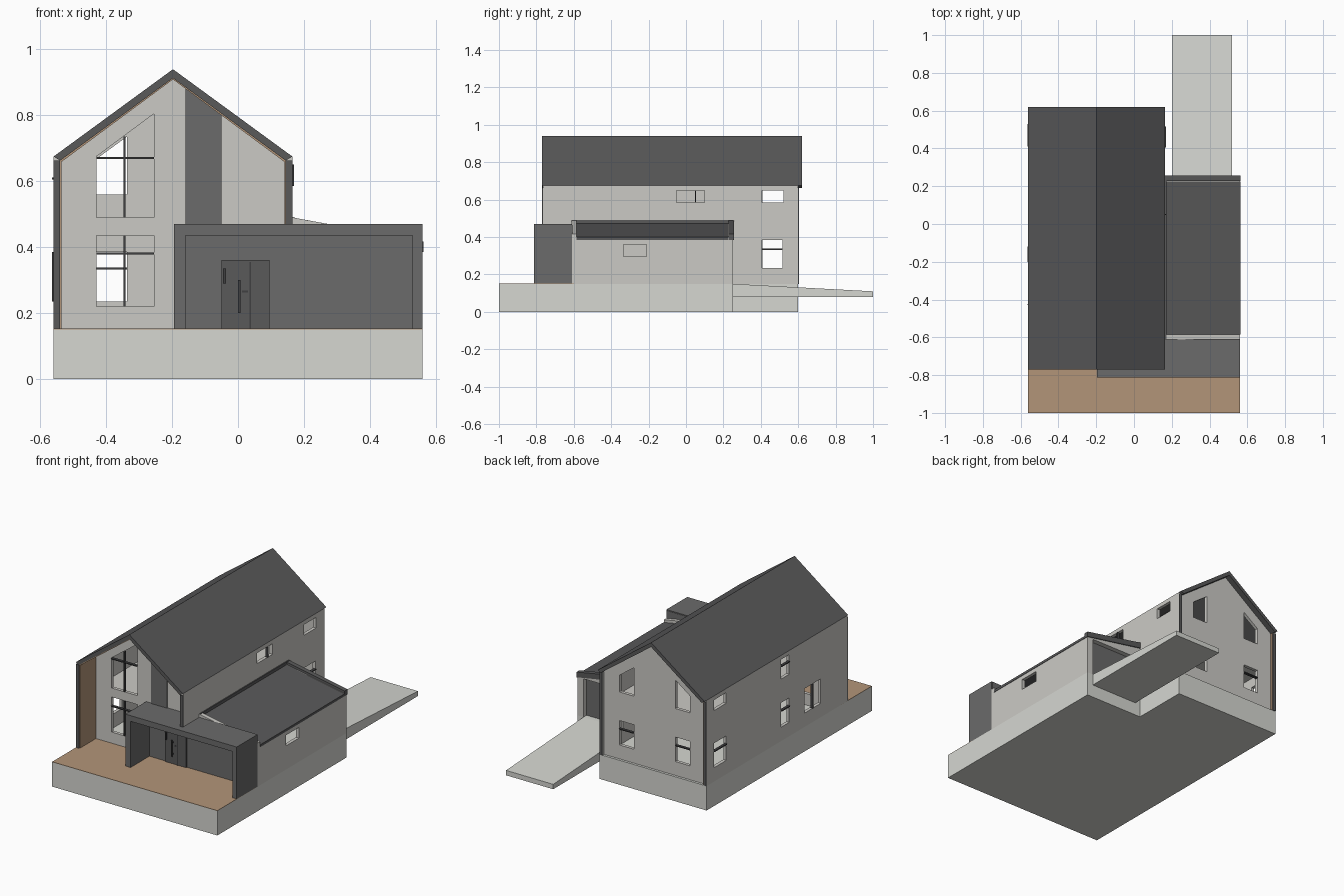
import bpy, bmesh
from mathutils import Vector

if "Cube" in bpy.data.objects:
    bpy.data.objects.remove(bpy.data.objects["Cube"])


def material(name, rgb):
    m = bpy.data.materials.new(name)
    m.diffuse_color = (*rgb, 1)
    m.use_nodes = True
    m.node_tree.nodes["Principled BSDF"].inputs["Base Color"].default_value = m.diffuse_color
    return m


WALL = material("render_wall", (.60, .59, .56))
BASE = material("concrete", (.67, .68, .64))
WOOD = material("timber", (.45, .30, .19))
GREY = material("grey_cladding", (.145, .145, .145))
ROOF = material("roof_tiles", (.10, .10, .102))
DARK = material("dark_frame", (.05, .05, .052))


def place(axis, u, v, d):
    return Vector({'x': (d, u, v), 'y': (u, d, v), 'z': (u, v, d)}[axis])


def add_prism(bm, pts, axis, a, b, rim=0):
    """Extrude a profile from a to b along axis; rim > 0 leaves only a border."""
    face = bm.faces.new([bm.verts.new(place(axis, u, v, a)) for u, v in pts])
    faces = [face]
    if rim:
        faces = bmesh.ops.inset_region(bm, faces=[face], thickness=rim, use_even_offset=True)["faces"]
        bmesh.ops.delete(bm, geom=[face], context='FACES_ONLY')
    out = bmesh.ops.extrude_face_region(bm, geom=faces, use_keep_orig=True)
    moved = [g for g in out["geom"] if isinstance(g, bmesh.types.BMVert)]
    bmesh.ops.translate(bm, verts=moved, vec=place(axis, 0, 0, b - a))


def finish(bm, name, mat):
    bmesh.ops.recalc_face_normals(bm, faces=bm.faces[:])
    me = bpy.data.meshes.new(name)
    bm.to_mesh(me)
    bm.free()
    ob = bpy.data.objects.new(name, me)
    bpy.context.collection.objects.link(ob)
    if mat:
        me.materials.append(mat)
    return ob


def prism(name, pts, axis, a, b, mat):
    bm = bmesh.new()
    add_prism(bm, pts, axis, a, b)
    return finish(bm, name, mat)


def rect(u0, u1, v0, v1):
    return [(u0, v0), (u1, v0), (u1, v1), (u0, v1)]


def box(name, x0, x1, y0, y1, z0, z1, mat):
    return prism(name, rect(x0, x1, y0, y1), 'z', z0, z1, mat)


def window(name, wall, axis, face, out, pts, bars=()):
    """Cut an opening in a wall and fit a frame with glazing bars."""
    cut = prism(name + "_cutter", pts, axis, face - .05, face + .05, None)
    cut.hide_render = True
    cut.hide_viewport = True
    mod = wall.modifiers.new(name, 'BOOLEAN')
    mod.operation, mod.solver, mod.object = 'DIFFERENCE', 'EXACT', cut
    bm = bmesh.new()
    a, b = face + out * .008, face - out * .015
    add_prism(bm, pts, axis, a, b, rim=.007)
    for bar in bars:
        add_prism(bm, rect(*bar), axis, a - out * .003, b + out * .003)
    finish(bm, name + "_frame", DARK)


L, R, CX = -.56, .165, -.1975        # house sides and ridge line
T, EAVE, RIDGE, LOW = .02, .675, .94, .15
IE, IR = .6626, .913                 # underside of roof at eave and ridge

# Plinth, terrace and ramp
prism("plinth", [(L, -1), (.56, -1), (.56, .25), (R, .25), (R, .6), (L, .6)], 'z', 0, LOW, BASE)
box("terrace_deck", L, .56, -1, -.6, LOW, .152, WOOD)
prism("garage_ramp", [(.25, .08), (1, .08), (1, .11), (.25, LOW)], 'x', .2, .52, BASE)

# House shell
left = prism("left_wall", [(L, LOW), (L + T, LOW), (L + T, IE), (L, EAVE)], 'y', -.765, .6, WALL)
right = prism("right_wall", [(R, LOW), (R - T, LOW), (R - T, IE), (R, EAVE)], 'y', -.61, .6, WALL)
prism("right_wall_wing", [(R, .47), (R - T, .47), (R - T, IE), (R, EAVE)], 'y', -.765, -.61, WALL)
gable = [(L + T, LOW), (R - T, LOW), (R - T, IE), (CX, IR), (L + T, IE)]
front = prism("front_gable_wall", gable, 'y', -.61, -.59, WALL)
back = prism("back_gable_wall", gable, 'y', .565, .585, WALL)
box("upper_floor", L + T, R - T, -.59, .565, .445, .465, WALL)
prism("main_roof", [(L, EAVE), (CX, RIDGE), (R, EAVE), (R - T, IE), (CX, IR), (L + T, IE)],
      'y', -.77, .62, ROOF)

# Dark edges and timber lining of the gable recess
for x0, z0, side in ((L, LOW, "left"), (R - T, .47, "right")):
    box(side + "_front_trim", x0, x0 + T, -.77, -.765, z0, IE, ROOF)
    box(side + "_back_trim", x0, x0 + T, .6, .604, LOW, IE, ROOF)
t = .004
lining = [(L + T, LOW), (L + T, IE), (CX, IR), (R - T, IE), (R - T, .47), (R - T - t, .47),
          (R - T - t, IE - t), (CX, IR - t), (L + T + t, IE - t), (L + T + t, LOW)]
prism("front_recess_lining", lining, 'y', -.765, -.61, WOOD)
box("back_corner_lining", L + T, L + T + t, .585, .6, LOW, IE, WOOD)

# Dark cladding strip on the front gable
prism("cladding_strip", [(-.16, .46), (-.05, .46), (-.05, .803), (-.16, .884)], 'y', -.616, -.605, GREY)

# Entrance portal
prism("entrance_portal", [(-.195, LOW), (-.195, .47), (.56, .47), (.56, LOW), (.53, LOW),
                          (.53, .435), (-.16, .435), (-.16, LOW)], 'y', -.812, -.61, GREY)
box("portal_back_wall", -.19, .555, -.63, -.608, LOW, .465, GREY)
box("front_door", -.05, .095, -.637, -.63, LOW, .36, ROOF)
box("door_handle", .0, .008, -.65, -.645, .2, .3, DARK)
for i, z in enumerate((.215, .285)):
    box(f"door_handle_mount_{i}", .001, .007, -.646, -.636, z - .004, z + .004, DARK)
box("door_joint", .035, .039, -.639, -.636, LOW, .355, DARK)
box("door_letter_slot", .012, .03, -.639, -.636, .262, .268, DARK)
box("wall_lamp", -.045, -.037, -.645, -.636, .29, .335, DARK)

# Garage annex with single pitch roof
annex = box("annex_right_wall", .54, .56, -.61, .25, LOW, .395, WALL)
prism("annex_back_wall", [(R, LOW), (.2, LOW), (.2, .385), (.52, .385), (.52, LOW), (.559, LOW),
                          (.559, .4), (R, .475)], 'y', .215, .25, WALL)
box("garage_door", .195, .525, .205, .22, LOW, .39, GREY)
prism("annex_roof", [(R, .452), (R, .475), (.563, .4), (.563, .385)], 'y', -.585, .225, ROOF)
prism("annex_back_cap", [(R, .455), (R, .49), (.563, .417), (.563, .385)], 'y', .228, .256, ROOF)
prism("annex_front_parapet", [(R, .44), (R, .49), (.56, .417), (.56, .38)], 'y', -.611, -.585, WALL)
box("annex_wall_flashing", R, R + .006, -.61, .25, .465, .492, ROOF)

# Front windows
window("front_lower_window", front, 'y', -.61, -1, rect(-.43, -.255, .22, .435),
       [(-.347, -.341, .22, .435), (-.43, -.255, .377, .383)])
window("front_upper_window", front, 'y', -.61, -1,
       [(-.43, .49), (-.255, .49), (-.255, .805), (-.43, .675)],
       [(-.347, -.341, .49, .735), (-.43, -.255, .668, .674)])

# Back windows, mirrored about the ridge
for side, s in (("left", 1), ("right", -1)):
    xo, xi = CX - s * .24, CX - s * .14
    lo, hi = min(xo, xi), max(xo, xi)
    window(f"back_upper_{side}_window", back, 'y', .585, 1,
           [(xo, .56), (xi, .56), (xi, .735), (xo, .662)])
    window(f"back_lower_{side}_window", back, 'y', .585, 1, rect(lo, hi, .235, .385),
           [(lo, hi, .332, .338)])

# Side windows: wall, face, direction, extent, bars
sides = [
    ("right_upper_mid", right, R, 1, (-.05, .10, .585, .65), [(.047, .053, .585, .65)]),
    ("right_upper_rear", right, R, 1, (.405, .52, .585, .65), []),
    ("right_lower_rear", right, R, 1, (.405, .515, .235, .385), [(.405, .515, .332, .338)]),
    ("annex_side", annex, .56, 1, (-.335, -.21, .295, .36), []),
    ("left_upper_rear", left, L, -1, (.41, .53, .585, .65), []),
    ("left_lower_rear", left, L, -1, (.41, .53, .235, .385), [(.41, .53, .332, .338)]),
    ("left_upper_mid", left, L, -1, (-.20, -.12, .53, .65), [(-.20, -.12, .605, .611)]),
    ("left_lower_mid", left, L, -1, (-.20, -.12, .235, .385), [(-.20, -.12, .332, .338)]),
    ("left_lower_front", left, L, -1, (-.505, -.35, .235, .385), [(-.43, -.424, .235, .385)]),
]
for name, wall, face, out, ext, bars in sides:
    window(name + "_window", wall, 'x', face, out, rect(*ext), bars)
